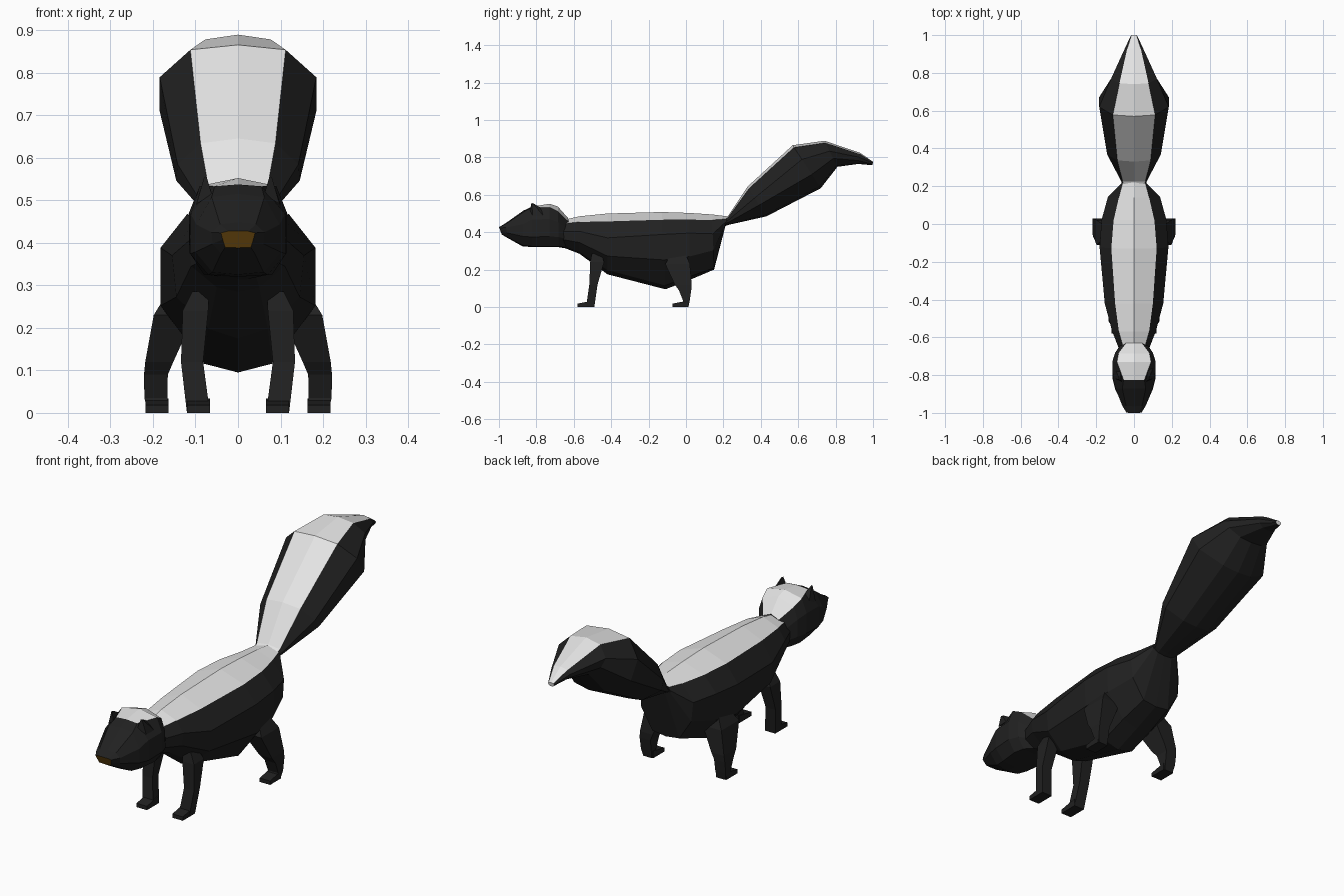
import bpy, bmesh


def material(name, rgb):
    m = bpy.data.materials.new(name)
    m.diffuse_color = (*rgb, 1)
    return m


BLACK = material("black fur", (.015, .015, .015))
WHITE = material("white fur", (.78, .78, .78))
BROWN = material("brown nose", (.13, .06, .004))


def loft(name, rings, rule=None, first=0, last=0):
    """Skin closed rings; rule(ring, segment) picks the colour."""
    bm = bmesh.new()
    rows = [[bm.verts.new(p) for p in r] for r in rings]
    n = len(rows[0])
    for i in range(len(rows) - 1):
        for j in range(n):
            k = (j + 1) % n
            f = bm.faces.new((rows[i][j], rows[i][k], rows[i + 1][k], rows[i + 1][j]))
            f.material_index = rule(i, j) if rule else 0
    bm.faces.new(rows[0]).material_index = first
    bm.faces.new(rows[-1]).material_index = last
    bmesh.ops.recalc_face_normals(bm, faces=bm.faces)
    me = bpy.data.meshes.new(name)
    bm.to_mesh(me)
    bm.free()
    for m in (BLACK, WHITE, BROWN):
        me.materials.append(m)
    ob = bpy.data.objects.new(name, me)
    bpy.context.collection.objects.link(ob)
    return ob


def ring(ty, tz, by, bz, *side):
    """Symmetric ten-sided ring: top point, bottom point, (half width, drop) pairs."""
    pts = [(side[i], side[i + 1]) for i in range(0, len(side), 2)]
    full = [(0, 0)] + pts + [(0, 1)] + [(-x, f) for x, f in reversed(pts)]
    return [(x, ty + (by - ty) * f, tz + (bz - tz) * f) for x, f in full]


def stripe(i, j):
    return 1 if j in (0, 9) else 0


# Body with white back stripe
loft("body", [
    ring(-.68, .46, -.66, .32, .05, .12, .075, .4, .075, .7, .04, .95),
    ring(-.57, .485, -.57, .285, .08, .15, .115, .4, .11, .7, .05, .95),
    ring(-.42, .5, -.42, .175, .1, .13, .155, .4, .145, .7, .07, .93),
    ring(-.13, .508, -.11, .095, .12, .1, .182, .29, .182, .62, .08, .95),
    ring(.02, .503, .02, .145, .108, .1, .172, .3, .168, .65, .08, .95),
    ring(.14, .495, .15, .2, .08, .1, .138, .35, .13, .65, .07, .97),
    ring(.22, .485, .21, .43, .06, .25, .068, .5, .065, .7, .04, .95),
], stripe)

# Bushy tail with white upper side
loft("tail", [
    ring(.20, .475, .20, .43, .055, .2, .06, .45, .055, .7, .035, .95),
    ring(.225, .487, .23, .44, .06, .15, .068, .45, .065, .7, .04, .95),
    ring(.33, .645, .43, .485, .088, .07, .142, .38, .145, .62, .07, .95),
    ring(.57, .865, .72, .635, .112, .05, .184, .33, .184, .68, .08, .95),
    ring(.74, .889, .81, .75, .077, .08, .122, .4, .11, .68, .06, .95),
    ring(.93, .825, .92, .765, .036, .12, .05, .4, .045, .7, .025, .95),
    ring(1.0, .777, .997, .758, .013, .15, .016, .4, .014, .7, .008, .95),
], stripe, 0, 1)

# Head with brown nose tip and white crown
loft("head", [
    ring(-1.0, .427, -.985, .388, .025, .0, .04, .1, .036, .5, .03, .97),
    ring(-.965, .448, -.955, .37, .042, .06, .062, .3, .06, .65, .04, .95),
    ring(-.87, .515, -.875, .325, .062, .04, .098, .38, .1, .72, .06, .97),
    ring(-.825, .537, -.82, .32, .055, .02, .111, .32, .113, .75, .07, .98),
    ring(-.73, .552, -.73, .32, .09, .08, .115, .35, .115, .75, .08, .98),
    ring(-.685, .537, -.68, .32, .082, .12, .1, .38, .1, .75, .07, .98),
    ring(-.63, .475, -.62, .31, .04, .1, .06, .4, .06, .7, .03, .95),
], lambda i, j: 1 if i >= 3 and j in (0, 9) else 0, 2, 0)


def limb(name, s, sections):
    """Four-sided limb; sections are (x, y, z, half x, half y)."""
    loft(name, [[(s * (x + a * hx), y + b * hy, z)
                 for a, b in ((-1, -1), (1, -1), (1, 1), (-1, 1))]
                for x, y, z, hx, hy in sections])


def foot(name, s, x, y0, y1, h):
    """Flat paw with a lower front edge."""
    w = .027
    loft(name, [[(s * (x + a * w), y, z) for a, z in
                 ((-1, 0), (1, 0), (1, t), (-1, t))]
                for y, t in ((y0, h * .7), (y0 + .04, h), (y1, h * 1.3))])


for side, s in (("right", 1), ("left", -1)):
    # Front legs
    limb("front_leg_" + side, s, [
        (.088, -.478, .285, .02, .025), (.1, -.475, .24, .03, .037),
        (.108, -.495, .12, .026, .022), (.093, -.512, .0, .027, .022)])
    foot("front_paw_" + side, s, .093, -.58, -.49, .026)

    # Hind legs
    limb("hind_leg_" + side, s, [
        (.12, -.04, .30, .035, .03), (.15, -.045, .23, .048, .066),
        (.185, -.015, .12, .033, .045), (.193, -.005, .09, .028, .033),
        (.193, .002, .035, .027, .018), (.19, -.005, .0, .022, .018)])
    foot("hind_paw_" + side, s, .19, -.072, .01, .026)

    # Pointed ears
    loft("ear_" + side, [
        [(s * .062, -.835, .515), (s * .098, -.82, .49),
         (s * .1, -.765, .49), (s * .07, -.775, .53)],
        [(s * .074, -.826, .556), (s * .08, -.824, .553),
         (s * .08, -.814, .55), (s * .074, -.814, .553)]])
